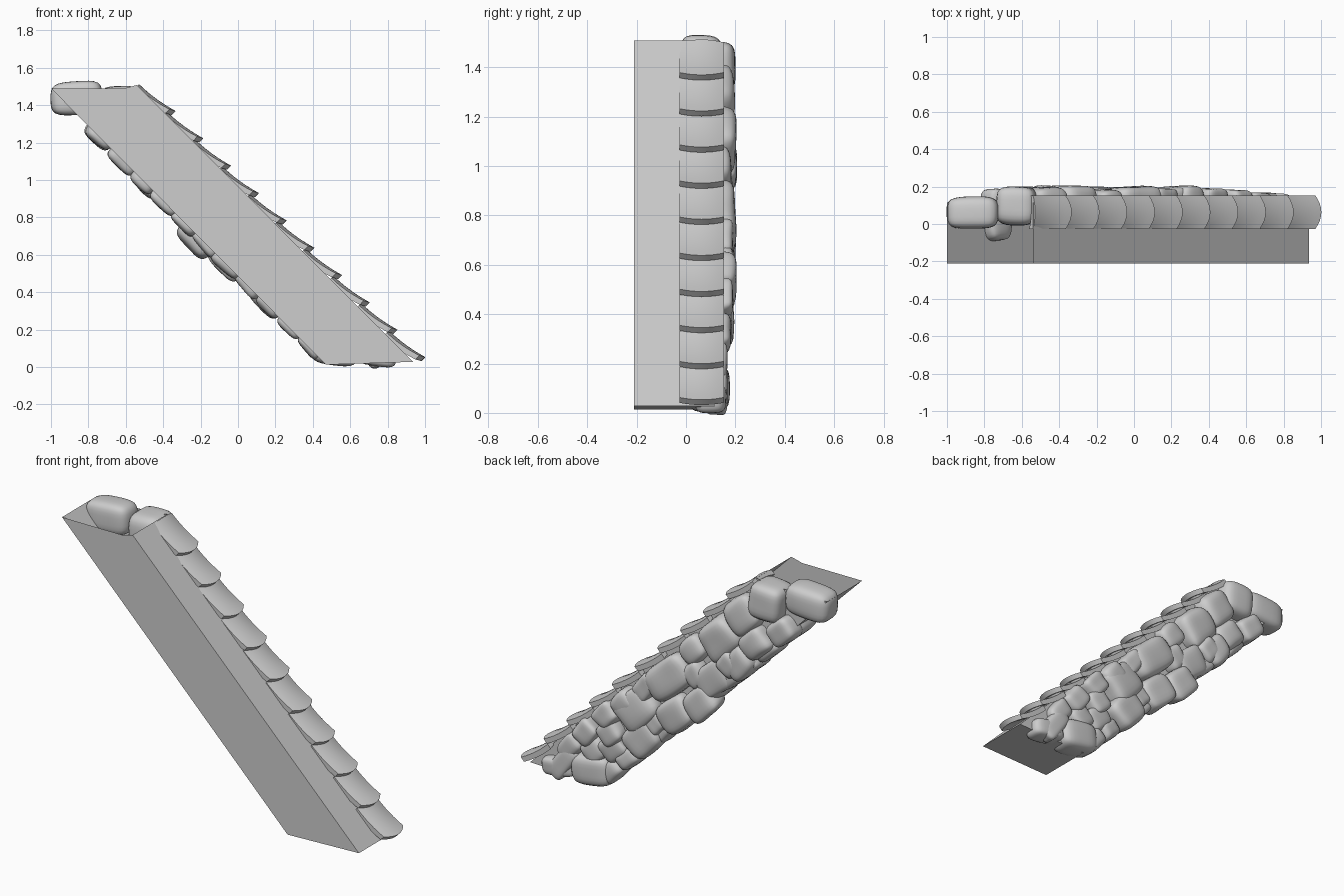
import bpy, bmesh, random
from math import radians
from mathutils import Vector, Matrix

random.seed(7)
cube = bpy.data.objects.get("Cube")
if cube:
    bpy.data.objects.remove(cube, do_unlink=True)

grey = bpy.data.materials.new("stone_grey")
grey.use_nodes = True
grey.diffuse_color = (0.61, 0.61, 0.61, 1)
grey.node_tree.nodes["Principled BSDF"].inputs["Base Color"].default_value = (0.61, 0.61, 0.61, 1)


def make_object(name, bm, smooth=False):
    bmesh.ops.recalc_face_normals(bm, faces=bm.faces)
    mesh = bpy.data.meshes.new(name)
    bm.to_mesh(mesh)
    bm.free()
    mesh.materials.append(grey)
    for face in mesh.polygons:
        face.use_smooth = smooth
    obj = bpy.data.objects.new(name, mesh)
    bpy.context.collection.objects.link(obj)
    return obj


# Sloping wall: a parallelogram pushed from front to back
bm = bmesh.new()
outline = [(-1, 1.49), (0.47, 0.013), (0.935, 0.028), (-0.54, 1.508), (-0.61, 1.49)]
face = bm.faces.new([bm.verts.new((x, -0.21, z)) for x, z in outline])
pushed = bmesh.ops.extrude_face_region(bm, geom=[face])
moved = [v for v in pushed["geom"] if isinstance(v, bmesh.types.BMVert)]
bmesh.ops.translate(bm, verts=moved, vec=(0, 0.325, 0))
bmesh.ops.recalc_face_normals(bm, faces=bm.faces)
# The top end is open
top = [f for f in bm.faces if f.normal.z > 0.9]
bmesh.ops.delete(bm, geom=top, context='FACES')
make_object("sloping_wall", bm)

# Overlapping coping tiles, flared at the lower end and arched across
along = Vector((0.716, 0, -0.698))
outward = Vector((0.698, 0, 0.716))
ROWS, COLS = 6, 8


def coping_tile(index):
    tip = Vector((-0.333, 0.063, 1.369)) + index * Vector((0.1483, 0, -0.1462))
    bm = bmesh.new()
    grid = []
    for r in range(ROWS + 1):
        u = r / ROWS
        row = []
        for c in range(COLS + 1):
            v = 2 * c / COLS - 1
            reach = -0.24 * (1 - u) - 0.03 * u * v * v
            lift = 0.034 * (u * u - 1) - 0.016 * v * v
            p = tip + along * reach + outward * lift
            p.y += v * 0.09
            row.append(bm.verts.new(p))
        grid.append(row)
    for a, b in zip(grid, grid[1:]):
        for c in range(COLS):
            bm.faces.new((a[c], b[c], b[c + 1], a[c + 1]))
    # Thicken towards the wall
    shell = bmesh.ops.extrude_face_region(bm, geom=bm.faces[:])
    lower = [v for v in shell["geom"] if isinstance(v, bmesh.types.BMVert)]
    bmesh.ops.translate(bm, verts=lower, vec=outward * -0.03)
    tile = make_object(f"coping_tile_{index + 1}", bm, True)
    bpy.ops.object.select_all(action='DESELECT')
    bpy.context.view_layer.objects.active = tile
    tile.select_set(True)
    bpy.ops.object.shade_smooth_by_angle(angle=radians(35))


for i in range(10):
    coping_tile(i)


# Rounded, slightly irregular stones
def stone(name, center, size, tilt=45, rough=0.16):
    bm = bmesh.new()
    bmesh.ops.create_cube(bm, size=1.08)
    bmesh.ops.subdivide_edges(bm, edges=bm.edges[:], cuts=1, use_grid_fill=True)
    for v in bm.verts:
        v.co += Vector([random.uniform(-rough, rough) for _ in range(3)]) * 0.6
    spin = tilt + random.uniform(-1, 1) * rough * 60
    place = Matrix.Translation(center) @ Matrix.Rotation(radians(spin), 4, 'Y')
    bm.transform(place @ Matrix.Diagonal((*size, 1)))
    obj = make_object(name, bm, True)
    rounding = obj.modifiers.new("rounding", 'SUBSURF')
    rounding.levels = rounding.render_levels = 2


# Top stones
stone("top_end_stone", (-0.862, 0.06, 1.438), (0.255, 0.16, 0.165), 0, 0.05)
stone("top_inner_stone", (-0.625, 0.1, 1.4), (0.2, 0.19, 0.2), 0, 0.08)

# Back facing stones: x, z, length down the slope, width across it
back_stones = [
    (-.48, 1.29, .2, .18), (-.73, 1.25, .16, .13), (-.33, 1.11, .24, .2),
    (-.15, .99, .15, .13), (-.56, 1.14, .18, .14), (-.46, 1.0, .18, .15),
    (0, .79, .28, .19), (-.28, .86, .22, .17), (-.21, .7, .2, .16),
    (-.04, .58, .21, .17), (.22, .55, .24, .19), (.18, .39, .22, .17),
    (.41, .46, .15, .12), (.55, .32, .15, .12), (.5, .22, .14, .13),
    (.39, .36, .14, .12), (.66, .2, .16, .11), (.7, .1, .22, .11),
    (.38, .26, .15, .13), (.15, .7, .17, .11), (-.17, .85, .13, .13),
    (.09, .5, .13, .11), (.29, .57, .15, .12), (-.4, .98, .13, .13),
]
for i, (x, z, length, width) in enumerate(back_stones):
    depth = random.uniform(0.1, 0.15) if z > 0.3 else 0.09
    stone(f"back_stone_{i + 1}", (x, 0.128 if z > 0.3 else 0.118, z), (length, depth, width))

# Bottom stones
stone("bottom_corner_stone", (0.52, 0.09, 0.1), (0.24, 0.16, 0.17), 8, 0.06)
stone("bottom_outer_stone", (0.74, 0.1, 0.06), (0.2, 0.12, 0.1), 5, 0.06)

# Course of stones along the underside
stone("upper_underside_stone", (-0.73, 0.02, 1.24), (0.15, 0.2, 0.1))
COUNT = 10
start, end = Vector((-0.61, 0.08, 1.11)), Vector((0.4, 0.08, 0.12))
for i in range(COUNT):
    p = start.lerp(end, i / (COUNT - 1))
    size = (random.uniform(0.14, 0.18), random.uniform(0.14, 0.18), 0.1)
    stone(f"underside_stone_{i + 1}", p, size, rough=0.11)
